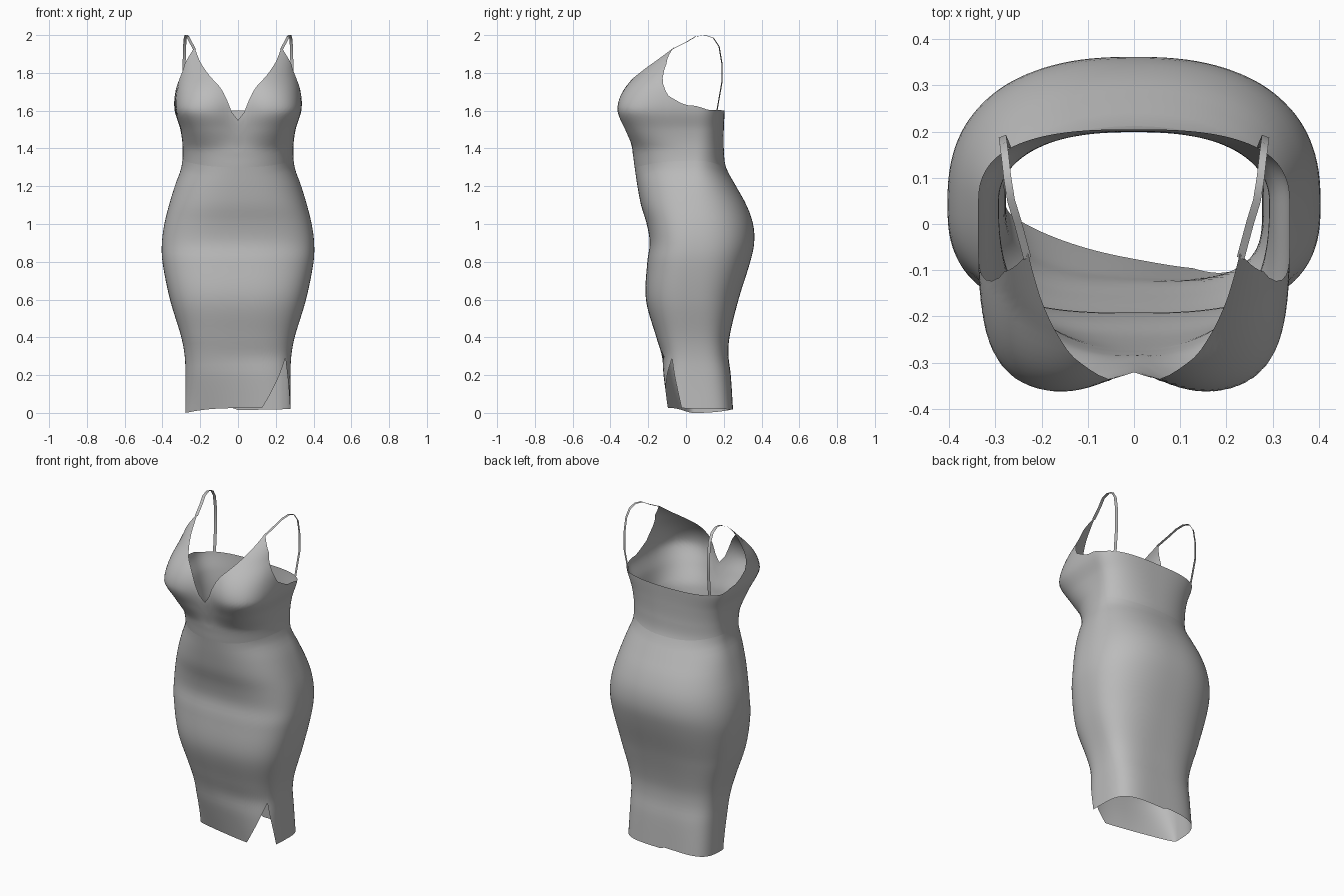
import bpy
import math
from mathutils import Vector

if "Cube" in bpy.data.objects:
    bpy.data.objects.remove(bpy.data.objects["Cube"], do_unlink=True)

fabric = bpy.data.materials.new("grey fabric")
fabric.use_nodes = True
GREY = (0.5, 0.5, 0.5, 1.0)
fabric.diffuse_color = GREY
fabric.node_tree.nodes["Principled BSDF"].inputs["Base Color"].default_value = GREY

COLUMNS = 120

# Body profile: height, half width, front y, back y
PROFILE = [
    (0, .278, -.07, .25), (.2, .278, -.114, .237), (.3, .282, -.127, .225),
    (.4, .3, -.157, .23), (.6, .36, -.212, .278), (.8, .4, -.205, .34),
    (.9, .403, -.192, .361), (1, .39, -.208, .355), (1.1, .365, -.238, .32),
    (1.2, .335, -.257, .265), (1.3, .3, -.272, .212), (1.4, .293, -.288, .2),
    (1.5, .305, -.332, .2), (1.6, .335, -.37, .205), (1.7, .335, -.347, .21),
    (1.8, .32, -.268, .21), (1.9, .305, -.145, .21), (2, .29, 0, .21),
]

# Edge heights by angle from the front centre
NECKLINE = [(0, 1.55), (3, 1.59), (6, 1.65), (9, 1.695), (13, 1.735), (26, 1.805),
            (35, 1.86), (45, 1.935), (60, 1.85), (67, 1.76), (75, 1.68),
            (86, 1.63), (110, 1.605), (180, 1.6)]
SLIT = [(0, .025), (21, .025), (54, .29), (72, .025), (180, .015)]

# Squareness of the front and back halves, and cleft depth, by height
FRONT = [(0, 3.6), (.4, 3.1), (.9, 2.75), (1.3, 2.25), (1.4, 2.5), (1.6, 4.3), (1.8, 2.6)]
BACK = [(0, 4), (.3, 3.2), (.6, 2.6), (.9, 2.45), (1.3, 2.15), (1.6, 2.7)]
CLEFT = [(0, 0), (1.38, 0), (1.58, .1), (1.75, .1), (1.9, 0)]


def linear(table, t):
    for (a, va), (b, vb) in zip(table, table[1:]):
        if t <= b:
            return va + (vb - va) * max(0, t - a) / (b - a)
    return table[-1][1]


def profile_at(z):
    """Smooth interpolation of the body profile."""
    last = len(PROFILE) - 1
    i = 0
    while i < last - 1 and z > PROFILE[i + 1][0]:
        i += 1
    p, a, b, n = [PROFILE[min(max(k, 0), last)] for k in range(i - 1, i + 3)]
    h = b[0] - a[0]
    t = min(max((z - a[0]) / h, 0), 1)
    out = []
    for c in range(1, 4):
        ma = (b[c] - p[c]) / (b[0] - p[0]) * h
        mb = (n[c] - a[c]) / (n[0] - a[0]) * h
        out.append((2*t**3 - 3*t*t + 1) * a[c] + (t**3 - 2*t*t + t) * ma
                   + (3*t*t - 2*t**3) * b[c] + (t**3 - t*t) * mb)
    return out


def body_point(angle, z):
    """Point on the rounded-box body section at an angle from the front."""
    w, front, back = profile_at(z)
    s, c = math.sin(angle), math.cos(angle)
    u, v = abs(s) ** .8, abs(c) ** .8
    mid = .045
    n = linear(FRONT if c > 0 else BACK, z)
    if c > 0 and s < 0:
        # Softer front corner on the right of the hem
        n -= 1.2 * max(0, 1 - z / .4)
    depth = (front if c > 0 else back) - mid
    k = (u ** n + v ** n) ** (-1 / n)
    x = math.copysign(w * u * k, s)
    y = depth * v * k
    if c > 0:
        # Hollow between the cups and skewed front hem
        y *= 1 - linear(CLEFT, z) * math.exp(-(x / .1) ** 2)
        y -= .2 * x * max(0, 1 - z / .3) * v
    return Vector((x, y + mid, z))


def finish(name, verts, faces):
    mesh = bpy.data.meshes.new(name)
    mesh.from_pydata(verts, [], faces)
    mesh.materials.append(fabric)
    obj = bpy.data.objects.new(name, mesh)
    bpy.context.collection.objects.link(obj)
    mesh.shade_smooth()


def sleeve(name, low, high, rows):
    """Open tube of cloth between two edge-height rules."""
    verts, faces = [], []
    for r in range(rows + 1):
        for i in range(COLUMNS):
            deg = 360 * i / COLUMNS
            a, b = low(deg), high(deg)
            verts.append(body_point(math.radians(deg), a + (b - a) * r / rows))
    for r in range(rows):
        for i in range(COLUMNS):
            j = (i + 1) % COLUMNS
            p, q = r * COLUMNS, (r + 1) * COLUMNS
            faces.append((p + i, p + j, q + j, q + i))
    finish(name, verts, faces)


def waist(deg):
    return 1.3 + .035 * math.sin(math.radians(deg)) ** 2


def neckline(deg):
    return linear(NECKLINE, min(deg, 360 - deg))


def hem(deg):
    # Slit on the left side only, lower hem on the right
    if deg <= 180:
        return linear(SLIT, deg)
    return .0125 - .0125 * math.cos(math.radians(deg - 270) * 2)


sleeve("skirt", hem, waist, 44)
sleeve("bodice", waist, neckline, 28)

# Shoulder straps: thin ribbons from cup tip over the shoulder to the back
tip = body_point(math.radians(45), 1.925)
PATH = [tuple(tip), (.252, .005, 1.965), (.266, .05, 1.992),
        (.274, .1, 2), (.279, .145, 1.985), (.283, .175, 1.94),
        (.285, .19, 1.85), (.285, .19, 1.75), (.274, .163, 1.595)]
for side, label in ((1, "left"), (-1, "right")):
    verts = []
    for x, y, z in PATH:
        # Slight twist so the ribbon follows the shoulder
        verts += [(side * (x - .008), y + .003, z), (side * (x + .008), y - .003, z)]
    faces = [(2*i, 2*i + 1, 2*i + 3, 2*i + 2)[::side] for i in range(len(PATH) - 1)]
    finish(label + "_strap", verts, faces)
